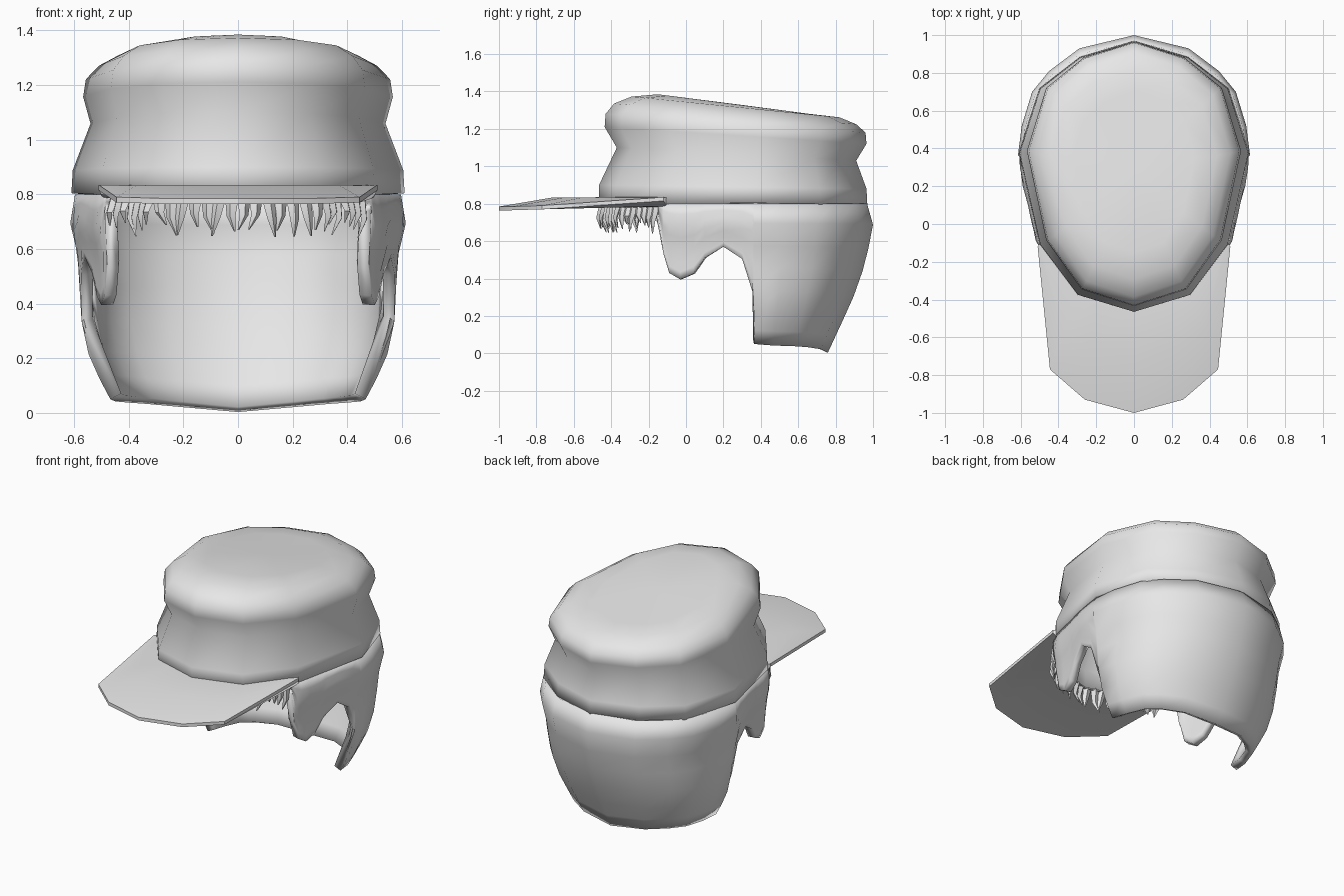
import bpy, bmesh, math, random
from mathutils import Vector

cube = bpy.data.objects.get("Cube")
if cube:
    bpy.data.objects.remove(cube)

grey = bpy.data.materials.new("plain_grey")
grey.use_nodes = True
grey.diffuse_color = (0.8, 0.8, 0.8, 1)
grey.node_tree.nodes["Principled BSDF"].inputs["Base Color"].default_value = (0.8, 0.8, 0.8, 1)


def finish(name, bm, smooth=35, thickness=0):
    mesh = bpy.data.meshes.new(name)
    bm.to_mesh(mesh)
    bm.free()
    obj = bpy.data.objects.new(name, mesh)
    bpy.context.collection.objects.link(obj)
    mesh.materials.append(grey)
    if thickness:
        mod = obj.modifiers.new("wall", 'SOLIDIFY')
        mod.thickness = thickness
        mod.offset = -1
    bpy.ops.object.select_all(action='DESELECT')
    obj.select_set(True)
    bpy.context.view_layer.objects.active = obj
    bpy.ops.object.shade_smooth_by_angle(angle=math.radians(smooth))
    return obj


def skin(bm, rows, closed):
    # rows run bottom to top, each anticlockwise from above
    n = len(rows[0])
    for low, high in zip(rows, rows[1:]):
        for i in range(n if closed else n - 1):
            j = (i + 1) % n
            bm.faces.new((low[i], low[j], high[j], high[i]))


def lerp_table(table, z):
    for (z0, a), (z1, b) in zip(table, table[1:]):
        if z <= z1:
            return a + (b - a) * max(0, (z - z0) / (z1 - z0))
    return table[-1][1]


# Crown: one plan outline, scaled for each ring
half = [(0, 0), (.49, .063), (.82, .25), (1, .587), (.82, .825), (.47, .94), (0, 1)]
plan = half + [(-u, v) for u, v in half[-2:0:-1]]
# half width, front y, back y, front z, back z, side lift
rings = [
    (.61, -.465, .97, .785, .785, .02),
    (.605, -.465, .965, .90, .88, 0),
    (.54, -.37, .91, 1.10, 1.03, 0),
    (.567, -.435, .965, 1.21, 1.12, 0),
    (.557, -.43, .96, 1.28, 1.18, 0),
    (.51, -.385, .91, 1.335, 1.225, 0),
    (.44, -.29, .82, 1.373, 1.262, 0),
    (.32, -.15, .70, 1.385, 1.275, 0),
]
bm = bmesh.new()
rows = []
for w, yf, yb, zf, zb, lift in rings:
    rows.append([bm.verts.new((w * u, yf + (yb - yf) * v,
                               zf + (zb - zf) * v + lift * math.sin(math.pi * v)))
                 for u, v in plan])
skin(bm, rows, True)
peak = bm.verts.new((0, .3, 1.328))
top = rows[-1]
for i, vert in enumerate(top):
    bm.faces.new((vert, top[(i + 1) % len(top)], peak))
finish("cap_crown", bm, 60, .03)

# Brim: crescent slab, thin at the tip
outer = [(0, -1, .785), (.26, -.93, .785), (.445, -.77, .79), (.51, -.12, .835)]
inner = [(0, -.44, .835), (.2, -.385, .835), (.3, -.35, .835), (.48, -.08, .835)]


def both_sides(pts):
    return [Vector((-x, y, z)) for x, y, z in pts[:0:-1]] + [Vector(p) for p in pts]


bm = bmesh.new()
out_pts, in_pts = both_sides(outer), both_sides(inner)
mid_pts = [a.lerp(b, .5) for a, b in zip(out_pts, in_pts)]
for p in mid_pts:
    p.z = .832
layers = []
for depths in ((0, 0, 0), (.02, .045, .055)):
    layers.append([[bm.verts.new(p - Vector((0, 0, d))) for p in pts]
                   for pts, d in zip((out_pts, mid_pts, in_pts), depths)])
for layer in layers:
    skin(bm, layer, False)
upper, lower = layers
for k in (0, -1):
    skin(bm, [lower[k], upper[k]], False)
for r in range(2):
    for k in (0, -1):
        bm.faces.new((lower[r][k], lower[r + 1][k], upper[r + 1][k], upper[r][k]))
bmesh.ops.recalc_face_normals(bm, faces=bm.faces)
finish("cap_brim", bm, 30)

# Back hair with sideburns: columns of x, y and lower edge height
columns = [
    (.495, -.15, .74), (.505, -.12, .53), (.52, -.09, .43), (.535, -.03, .395),
    (.55, .04, .425), (.565, .10, .51), (.59, .20, .57), (.608, .30, .505),
    (.614, .355, .33), (.615, .365, .05), (.595, .52, .042), (.54, .70, .038),
    (.45, .81, .033), (.29, .93, .022), (0, 1, .003),
]
columns += [(-x, y, z) for x, y, z in columns[-2::-1]]
side_fit = [(0, .72), (.05, .76), (.19, .88), (.32, .93), (.57, .95), (.69, 1), (.8, .97)]
back_fit = [(0, .62), (.29, .83), (.49, .94), (.69, 1), (.8, .95)]
bm = bmesh.new()
rows = []
for t in (1, .9, .78, .62, .45, .3, .14, 0):
    row = []
    for x, y, low in columns:
        z = .80 + (low - .80) * t
        back = .36 + (y - .36) * lerp_table(back_fit, z) if y > .36 else y
        row.append(bm.verts.new((x * lerp_table(side_fit, z), back, z)))
    rows.append(row)
skin(bm, rows, False)
finish("back_hair", bm, 60, .045)

# Fringe: bent pointed locks along the front edge
random.seed(4)
bm = bmesh.new()
edge = [Vector((-.45, -.16, .79)), Vector((-.30, -.355, .79)), Vector((0, -.455, .79)),
        Vector((.30, -.355, .79)), Vector((.45, -.16, .79))]
count = 28
for i in range(count):
    s = i / (count - 1) * 3.998
    k = int(s)
    base = edge[k].lerp(edge[k + 1], s - k)
    along = (edge[k + 1] - edge[k]).normalized()
    out = Vector((along.y, -along.x, 0))
    length = random.uniform(.09, .15)
    lean = random.uniform(-.035, .035)
    rows = []
    for t, size in ((1, .003), (.55, .017), (0, .026)):
        c = base + along * lean * t * t + out * .02 * math.sin(t * 3)
        c.z -= length * t
        rows.append([bm.verts.new(c + a) for a in
                     (out * size * .7, along * size, -out * size * .7, -along * size)])
    skin(bm, rows, True)
    bm.faces.new(rows[0][::-1])
    bm.faces.new(rows[-1])
bmesh.ops.recalc_face_normals(bm, faces=bm.faces)
finish("fringe_locks", bm, 40)
